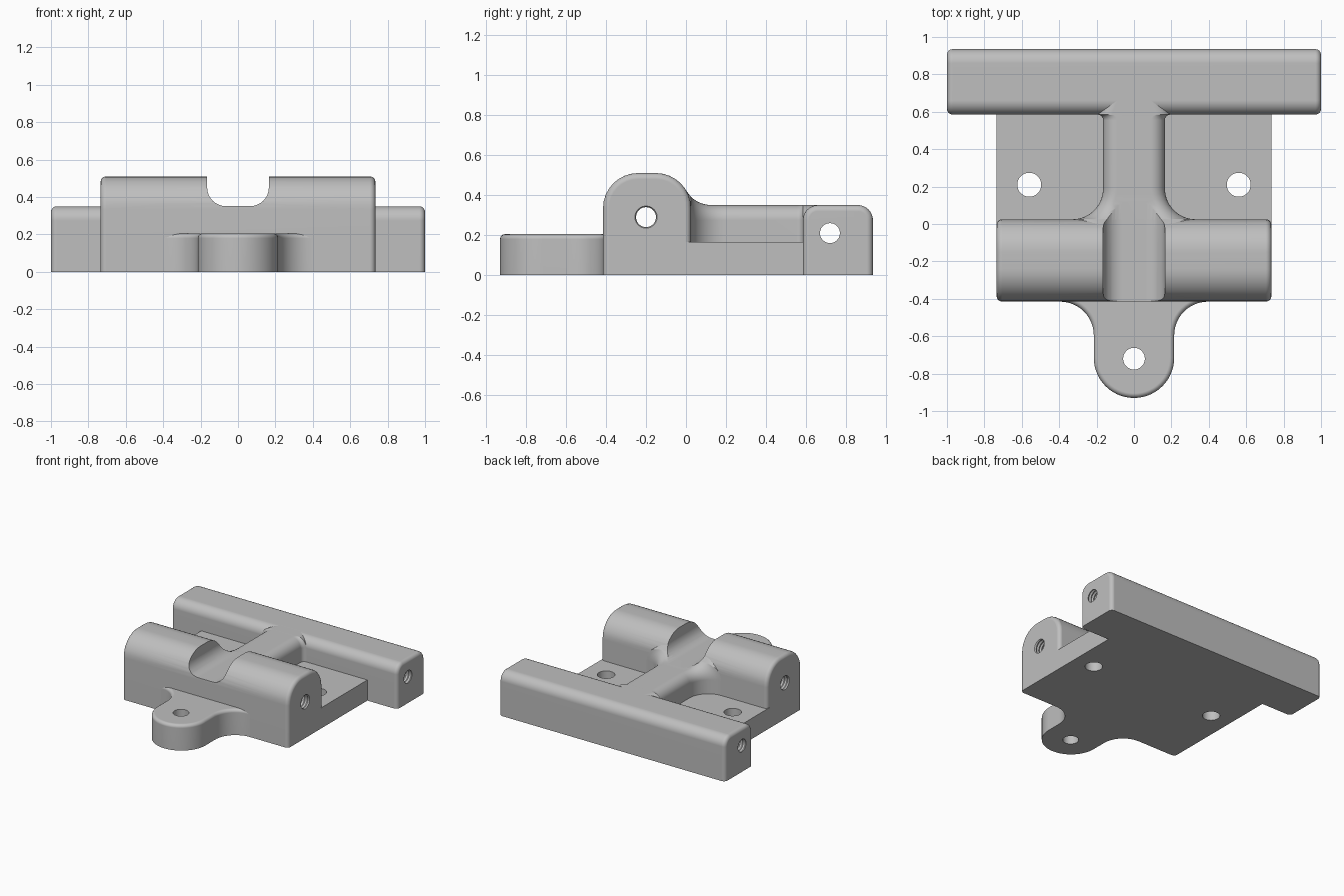
import bpy, bmesh
from math import sin, cos, pi, sqrt, radians

if "Cube" in bpy.data.objects:
    bpy.data.objects.remove(bpy.data.objects["Cube"], do_unlink=True)

grey = bpy.data.materials.new("plain grey")
grey.use_nodes = True
grey.diffuse_color = (0.52, 0.52, 0.52, 1)
grey.node_tree.nodes["Principled BSDF"].inputs["Base Color"].default_value = grey.diffuse_color


def arc(cx, cy, r, start, end, steps=8):
    """Points along an arc, angles in degrees."""
    angles = [radians(start + (end - start) * i / steps) for i in range(steps + 1)]
    return [(cx + r * cos(a), cy + r * sin(a)) for a in angles]


def loft(name, rings, bevel=0, picks=None):
    """Skin a row of matching rings, cap both ends, bevel the picked edges."""
    bm = bmesh.new()
    loops = [[bm.verts.new(p) for p in ring] for ring in rings]
    n = len(loops[0])
    for a, b in zip(loops, loops[1:]):
        for i in range(n):
            j = (i + 1) % n
            bm.faces.new((a[i], a[j], b[j], b[i]))
    bm.faces.new(loops[0])
    bm.faces.new(loops[-1])
    bmesh.ops.recalc_face_normals(bm, faces=bm.faces)
    if bevel:
        edges = [e for e in bm.edges if picks(e.verts[0].co, e.verts[1].co)]
        bmesh.ops.bevel(bm, geom=edges, offset=bevel, segments=4, profile=0.5,
                        affect='EDGES', clamp_overlap=False)
    mesh = bpy.data.meshes.new(name)
    bm.to_mesh(mesh)
    bm.free()
    mesh.materials.append(grey)
    obj = bpy.data.objects.new(name, mesh)
    bpy.context.collection.objects.link(obj)
    return obj


def prism(name, outline, axis, lo, hi, bevel=0, picks=None):
    """Extrude a 2D outline along one axis."""
    place = {'x': lambda p, t: (t, p[0], p[1]),
             'y': lambda p, t: (p[0], t, p[1]),
             'z': lambda p, t: (p[0], p[1], t)}[axis]
    return loft(name, [[place(p, t) for p in outline] for t in (lo, hi)], bevel, picks)


def drill(x, y, r):
    return prism("drill", arc(x, y, r, 0, 354, 59), 'z', -0.2, 0.8)


def thread(y, z, half):
    """Ridged cutter running along x."""
    pitch = 0.0125
    count = int(2 * half / pitch)
    rings = []
    for i in range(count + 1):
        circle = arc(y, z, 0.05 + 0.007 * (i % 2), 0, 345, 23)
        rings.append([(-half + i * pitch, p[0], p[1]) for p in circle])
    return loft("thread", rings)


def activate(obj):
    bpy.ops.object.select_all(action='DESELECT')
    obj.select_set(True)
    bpy.context.view_layer.objects.active = obj


def finish(obj, *cutters):
    """Cut the openings, then shade."""
    activate(obj)
    for c in cutters:
        mod = obj.modifiers.new("cut", 'BOOLEAN')
        mod.operation = 'DIFFERENCE'
        mod.solver = 'EXACT'
        mod.object = c
        bpy.ops.object.modifier_apply(modifier=mod.name)
        bpy.data.objects.remove(c, do_unlink=True)
    activate(obj)
    bpy.ops.object.shade_smooth_by_angle(angle=radians(35))
    obj.modifiers.new("flat face normals", 'WEIGHTED_NORMAL').keep_sharp = True


def end_edges(half):
    """Edges around both end caps, leaving the bottom sharp."""
    return lambda a, b: (abs(abs(a.x) - half) < 1e-4 and abs(a.x - b.x) < 1e-4
                         and max(a.z, b.z) > 0.01)


def arch(lo, hi, top, r):
    """Upright outline with two rounded top corners."""
    return ([(lo, 0), (hi, 0)] + arc(hi - r, top - r, r, 0, 90)
            + arc(lo + r, top - r, r, 90, 180))


def notch():
    """Round-bottomed channel cutter along y."""
    outline = ([(0.165, 0.8)] + arc(0.065, 0.451, 0.1, 0, -90)
               + arc(-0.065, 0.451, 0.1, -90, -180) + [(-0.165, 0.8)])
    return prism("channel", outline, 'y', -0.6, 0.2)


def flare(d, r):
    """Height of a concave fillet at distance d from the wall."""
    d = min(max(d, 0), r)
    return r - sqrt(max(r * r - (r - d) ** 2, 0))


# Base plate with two mounting holes
plate = prism("base_plate", [(-0.735, -0.05), (0.735, -0.05), (0.735, 0.62), (-0.735, 0.62)],
              'z', 0, 0.165)
finish(plate, drill(-0.56, 0.21, 0.064), drill(0.56, 0.21, 0.064))

# Long rear bar with threaded bore
bar = prism("rear_bar", arch(0.585, 0.935, 0.35, 0.075), 'x', -1, 1, 0.03, end_edges(1))
finish(bar, thread(0.72, 0.21, 1.05))

# Tall rounded front block with channel and threaded bore
block = prism("front_block", arch(-0.415, 0.025, 0.51, 0.175), 'x', -0.735, 0.735,
              0.03, end_edges(0.735))
finish(block, thread(-0.2, 0.29, 0.8), notch())

# Central spine, flaring into the block and slightly into the bar
rings = []
stations = ([-0.1, -0.01] + [0.025 + 0.165 * (i / 10) ** 2 for i in range(11)]
            + [0.555 + 0.03 * sin(i * pi / 8) for i in range(5)] + [0.66])
for y in stations:
    wide = 0.165 + flare(y - 0.025, 0.165)
    if y > 0.5:
        wide += flare(0.585 - y, 0.03) if y < 0.6 else 0
    rise = 0.156 - sqrt(0.156 ** 2 - min(max(0.13 - y, 0), 0.14) ** 2)
    outline = arch(-wide, wide, 0.35 + rise, 0.075 + rise)
    rings.append([(p[0], y, p[1]) for p in outline])
finish(loft("spine", rings), notch())

# Rounded front tab with filleted roots
right_side = arc(0.395, -0.595, 0.18, 90, 180, 12)
left_side = [(-x, y) for x, y in reversed(right_side)]
outline = ([(-0.395, -0.38), (0.395, -0.38)] + right_side
           + arc(0, -0.715, 0.215, 0, -180, 28) + left_side)
tab = prism("front_tab", outline, 'z', 0, 0.205, 0.025,
            lambda a, b: min(a.z, b.z) > 0.2 and min(a.y, b.y) < -0.416)
finish(tab, drill(0, -0.72, 0.058))
